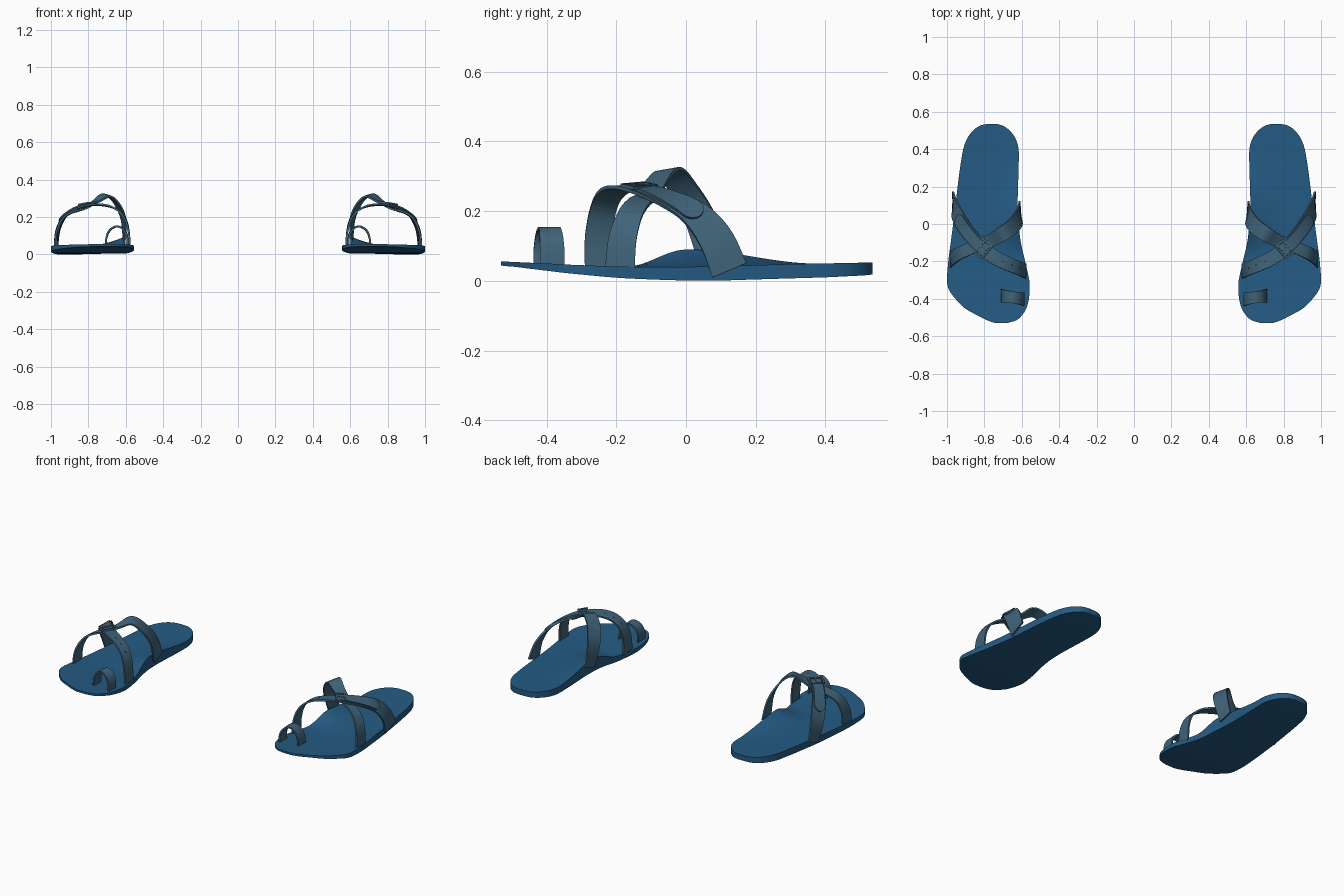
import bpy, bmesh, math
from mathutils import Vector

if "Cube" in bpy.data.objects:
    bpy.data.objects.remove(bpy.data.objects["Cube"])


def material(name, rgb):
    m = bpy.data.materials.new(name)
    m.diffuse_color = (*rgb, 1)
    m.use_nodes = True
    m.node_tree.nodes["Principled BSDF"].inputs["Base Color"].default_value = m.diffuse_color
    return m


BLUE = material("sole blue", (0.018, 0.105, 0.23))
STRAP = material("strap slate blue", (0.05, 0.125, 0.19))
DARK = material("hole navy", (0.015, 0.04, 0.065))


def spline(pts, t):
    """Smooth curve through pts, t in 0..1, any vector size."""
    n = len(pts) - 1
    f = min(max(t, 0), 1) * n
    i = min(int(f), n - 1)
    u = f - i
    p = [pts[min(max(i + k, 0), n)] for k in (-1, 0, 1, 2)]
    return [0.5 * (2 * b + (c - a) * u + (2 * a - 5 * b + 4 * c - d) * u * u
                   + (3 * b - a - 3 * c + d) * u ** 3) for a, b, c, d in zip(*p)]


def finish(name, bm, side, mat):
    for v in bm.verts:
        v.co.x *= side
    bmesh.ops.recalc_face_normals(bm, faces=bm.faces)
    me = bpy.data.meshes.new(name)
    bm.to_mesh(me)
    bm.free()
    me.materials.append(mat)
    ob = bpy.data.objects.new(name, me)
    bpy.context.collection.objects.link(ob)
    bpy.ops.object.select_all(action='DESELECT')
    ob.select_set(True)
    bpy.context.view_layer.objects.active = ob
    bpy.ops.object.shade_smooth_by_angle(angle=math.radians(35))


# y, inner x, outer x, top z, bottom z
SOLE = [
    (-.53, .68, .74, .056, .044), (-.515, .63, .785, .055, .042),
    (-.49, .60, .835, .054, .04), (-.45, .575, .905, .052, .035),
    (-.40, .562, .955, .05, .029), (-.35, .558, .99, .047, .023),
    (-.30, .56, 1.0, .045, .018), (-.20, .582, .993, .041, .009),
    (-.10, .605, .98, .04, .004), (0, .617, .967, .04, .001),
    (.1, .622, .955, .042, .001), (.2, .62, .943, .045, .004),
    (.3, .617, .93, .048, .007), (.4, .617, .913, .05, .01),
    (.46, .635, .89, .051, .013), (.50, .665, .86, .052, .015),
    (.525, .70, .825, .052, .017), (.535, .735, .785, .052, .019)]


def sole(side):
    bm = bmesh.new()
    rows, cols = 68, 14
    top, bot = [], []
    for r in range(rows + 1):
        y, xi, xo, zt, zb = spline(SOLE, r / rows)
        # raised arch along the inner edge
        k = (y + .17) / .17 if y < 0 else (.38 - y) / .38
        k = max(0, min(1, k))
        k = k * k * (3 - 2 * k)
        tr, br = [], []
        for c in range(cols + 1):
            u = c / cols
            x = xi + (xo - xi) * u
            arch = k * (1 - u) ** 3
            tr.append(bm.verts.new((x, y, zt + .05 * arch)))
            br.append(bm.verts.new((x, y, zb + .012 * arch)))
        top.append(tr)
        bot.append(br)
    for r in range(rows):
        for c in range(cols):
            for g in (top, bot):
                bm.faces.new((g[r][c], g[r][c + 1], g[r + 1][c + 1], g[r + 1][c]))
        for c in (0, cols):
            bm.faces.new((top[r][c], top[r + 1][c], bot[r + 1][c], bot[r][c]))
    for r in (0, rows):
        for c in range(cols):
            bm.faces.new((top[r][c], top[r][c + 1], bot[r][c + 1], bot[r][c]))
    finish("sole", bm, side, BLUE)


# strap centre lines: x, y, z, width
STRAP_A = [(.962, .125, .03, .105), (.957, .085, .12, .1), (.93, .025, .19, .09),
           (.885, -.045, .228, .08), (.825, -.115, .252, .075), (.75, -.175, .262, .075),
           (.67, -.215, .247, .075), (.613, -.238, .2, .075),
           (.588, -.25, .12, .08), (.583, -.25, .03, .08)]
STRAP_B = [(.98, -.19, .03, .085), (.972, -.182, .12, .08), (.94, -.16, .19, .07),
           (.885, -.135, .225, .065), (.825, -.11, .243, .065), (.76, -.085, .283, .07),
           (.70, -.05, .316, .08), (.645, -.01, .268, .085),
           (.612, .04, .18, .09), (.61, .08, .06, .09)]
LOOP = [(.592, -.402, .035, .07), (.592, -.402, .09, .07), (.61, -.398, .132, .066),
        (.648, -.392, .15, .062), (.685, -.387, .13, .066),
        (.703, -.384, .09, .07), (.708, -.383, .035, .07)]


def frame(pts, t, axis):
    """Point, along, across, outward directions and width on a strap."""
    q = spline(pts, t)
    p = Vector(q[:3])
    d = (Vector(spline(pts, t + .01)[:3]) - Vector(spline(pts, t - .01)[:3])).normalized()
    out = Vector((p.x - axis[0], 0, p.z - axis[1]))
    across = d.cross(out).normalized()
    return p, d, across, across.cross(d).normalized(), q[3]


def ribbon(name, pts, side, axis, t0=0, t1=1, lift=0, thick=.01, shape=lambda s: 1):
    bm = bmesh.new()
    n = 40
    rings = []
    for i in range(n + 1):
        s = i / n
        p, d, a, o, w = frame(pts, t0 + (t1 - t0) * s, axis)
        h = w / 2 * shape(s)
        rings.append([bm.verts.new(p + a * h * x + o * (lift + thick / 2 * z))
                      for x, z in ((-1, -1), (1, -1), (1, 1), (-1, 1))])
    for r, q in zip(rings, rings[1:]):
        for k in range(4):
            bm.faces.new((r[k], r[(k + 1) % 4], q[(k + 1) % 4], q[k]))
    bm.faces.new(rings[0])
    bm.faces.new(rings[-1])
    finish(name, bm, side, mat=STRAP)


def block(bm, p, axes, half):
    """Box at p along three axes."""
    vs = bmesh.ops.create_cube(bm, size=2)["verts"]
    for v in vs:
        v.co = p + sum((ax * h * c for ax, h, c in zip(axes, half, v.co)), Vector())


FOOT, TOE = (.78, .04), (.65, .06)
for side, label in ((1, "right"), (-1, "left")):
    sole(side)
    ribbon(label + "_under_strap", STRAP_B, side, FOOT)
    ribbon(label + "_over_strap", STRAP_A, side, FOOT, lift=.004)
    ribbon(label + "_toe_loop", LOOP, side, TOE)
    # loose strap end lying on the outer side, rounded at its tip
    ribbon(label + "_strap_end", STRAP_A, side, FOOT, t0=.2, t1=.5, lift=.013, thick=.008,
           shape=lambda s: .82 * math.sqrt(max(.04, 1 - max(0, 1 - s / .15) ** 2)))
    # buckle frame and prong at the crossing
    bm = bmesh.new()
    p, d, a, o, w = frame(STRAP_A, .48, FOOT)
    p = p + o * .016
    for k in (-1, 1):
        block(bm, p + d * .025 * k, (d, a, o), (.005, .045, .005))
        block(bm, p + a * .041 * k, (d, a, o), (.025, .005, .005))
    block(bm, p, (d, a, o), (.025, .004, .004))
    finish(label + "_buckle", bm, side, STRAP)
    # punched holes along the front of the over strap
    bm = bmesh.new()
    for t in (.62, .69, .76):
        p, d, a, o, w = frame(STRAP_A, t, FOOT)
        block(bm, p + o * .0095, (d, a, o), (.004, .004, .001))
    finish(label + "_strap_holes", bm, side, DARK)
